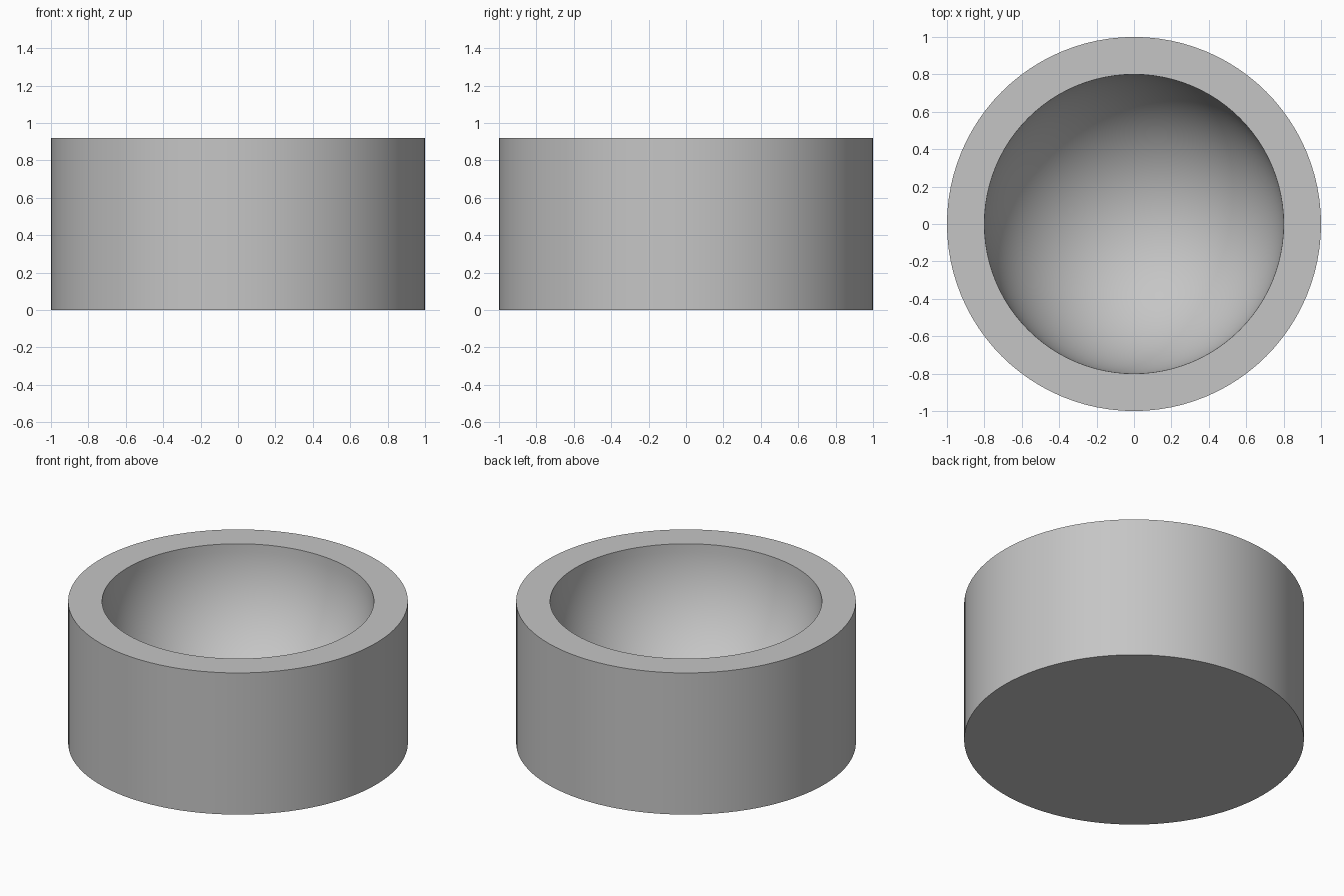
import bpy
import bmesh
import math

cube = bpy.data.objects.get("Cube")
if cube:
    bpy.data.objects.remove(cube, do_unlink=True)

HEIGHT = 0.92
OUTER_RADIUS = 1.0
BOWL_RADIUS = 0.8
SEGMENTS = 96
BOWL_STEPS = 24

grey = bpy.data.materials.new("plain grey")
grey.use_nodes = True
colour = (0.56, 0.56, 0.56, 1.0)
grey.diffuse_color = colour
grey.node_tree.nodes["Principled BSDF"].inputs["Base Color"].default_value = colour

# Half section: base, outer wall, flat rim, hemispherical hollow
profile = [(0, 0), (OUTER_RADIUS, 0), (OUTER_RADIUS, HEIGHT)]
for i in range(BOWL_STEPS + 1):
    a = math.pi / 2 * i / BOWL_STEPS
    profile.append((BOWL_RADIUS * math.cos(a), HEIGHT - BOWL_RADIUS * math.sin(a)))

# Turn the section around the vertical axis
bm = bmesh.new()
verts = [bm.verts.new((r, 0, z)) for r, z in profile]
edges = [bm.edges.new(pair) for pair in zip(verts, verts[1:])]
bmesh.ops.spin(bm, geom=verts + edges, cent=(0, 0, 0), axis=(0, 0, 1),
               angle=math.tau, steps=SEGMENTS, use_merge=False)
bmesh.ops.remove_doubles(bm, verts=bm.verts, dist=0.0001)
bmesh.ops.recalc_face_normals(bm, faces=bm.faces)

mesh = bpy.data.meshes.new("round_bowl")
bm.to_mesh(mesh)
bm.free()
mesh.materials.append(grey)
bowl = bpy.data.objects.new("round_bowl", mesh)
bpy.context.collection.objects.link(bowl)

# Smooth walls with crisp rims
bpy.ops.object.select_all(action="DESELECT")
bowl.select_set(True)
bpy.context.view_layer.objects.active = bowl
bpy.ops.object.shade_smooth_by_angle(angle=math.radians(30))
